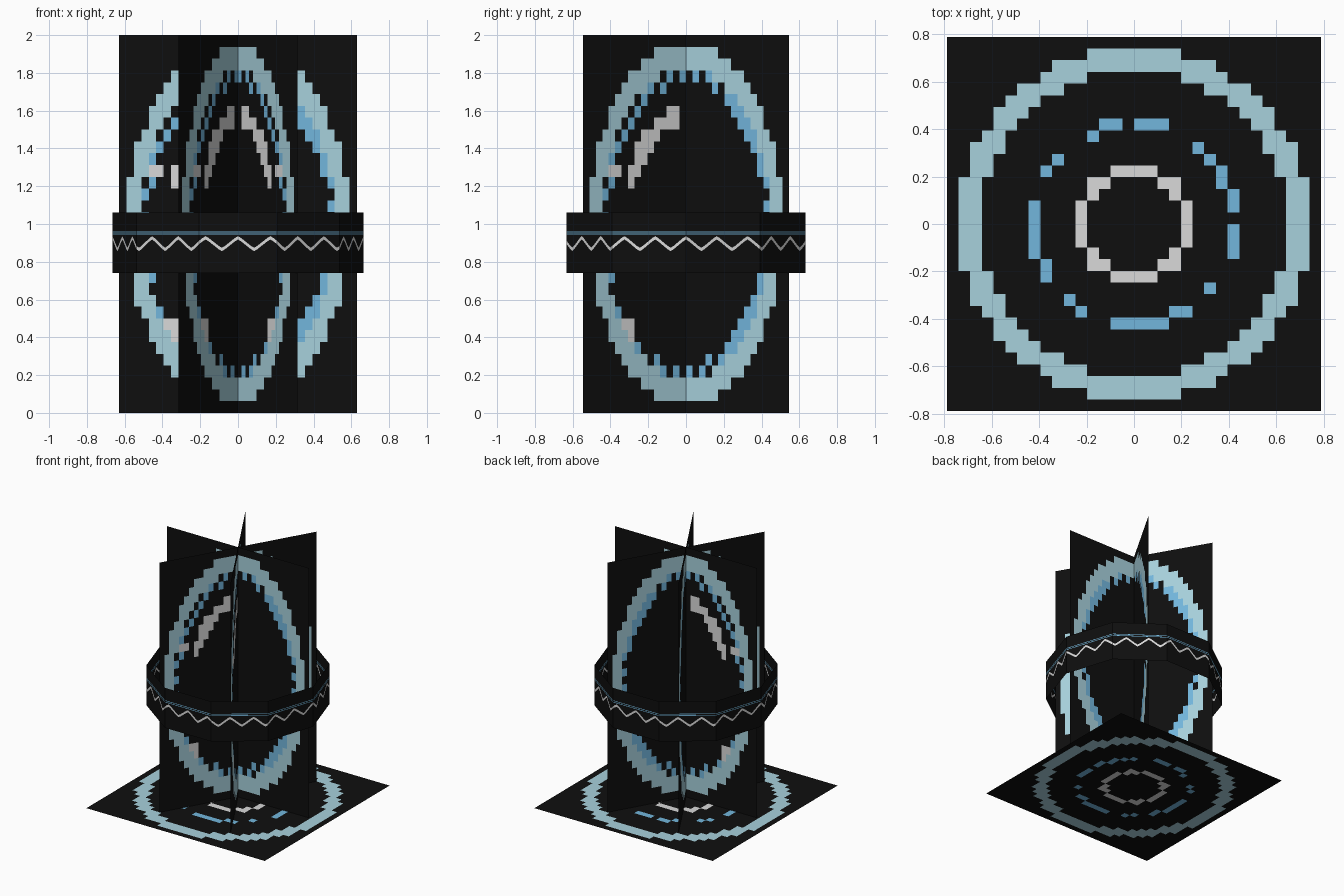
import bpy, bmesh
from math import hypot, degrees, atan2, radians, cos, sin, pi
from mathutils import Matrix, Vector

if "Cube" in bpy.data.objects:
    bpy.data.objects.remove(bpy.data.objects["Cube"])


def material(name, rgb):
    m = bpy.data.materials.new(name)
    m.use_nodes = True
    m.diffuse_color = (*rgb, 1)
    bsdf = m.node_tree.nodes["Principled BSDF"]
    bsdf.inputs["Base Color"].default_value = (*rgb, 1)
    bsdf.inputs["Roughness"].default_value = 0.9
    return m


BLACK, PALE, BLUE, WHITE = range(4)
MATERIALS = [
    material("black", (0.0045, 0.0045, 0.0045)),
    material("pale_cyan", (0.39, 0.64, 0.72)),
    material("sky_blue", (0.17, 0.47, 0.72)),
    material("soft_white", (0.7, 0.7, 0.7)),
]


def finish(name, bm):
    mesh = bpy.data.meshes.new(name)
    bm.to_mesh(mesh)
    bm.free()
    for m in MATERIALS:
        mesh.materials.append(m)
    obj = bpy.data.objects.new(name, mesh)
    bpy.context.collection.objects.link(obj)
    return obj


CELLS = 32


def mosaic(name, width, height, rule, matrix):
    """Flat sheet of square cells, each coloured by rule(u, v) in cell units."""
    bm = bmesh.new()
    bmesh.ops.create_grid(bm, x_segments=CELLS, y_segments=CELLS, size=CELLS / 2)
    for f in bm.faces:
        c = f.calc_center_median()
        f.material_index = rule(c.x, c.y)
    scale = Matrix.Diagonal((width / CELLS, height / CELLS, 1, 1))
    bm.transform(matrix @ scale)
    return finish(name, bm)


# Floor: outer ring, dashed middle ring, small inner ring
GAPS = [(61, 10), (94, 3), (128, 9), (158, 8), (222, 7), (249, 7),
        (311, 6), (332, 9), (3, 3)]


def floor_rule(u, v):
    r = hypot(u, v)
    a = degrees(atan2(v, u)) % 360
    if 13 <= r < 15:
        return PALE
    if 8 <= r < 9 and not any(abs(a - mid) < half for mid, half in GAPS):
        return BLUE
    if 4 <= r < 5:
        return WHITE
    return BLACK


mosaic("floor_sheet", 1.58, 1.58, floor_rule, Matrix.Identity(4))


# Upright sheets: tall ring, broken inner edge, highlight arc on one side
def upright_rule(u, v):
    outer = hypot(u / 15, v / 15.3)
    r = hypot(u, v)
    if outer < 1 and r >= 13:
        return PALE
    glints = (
        -10 < u < -8 and -10 < v < -8,
        -12 < u < -10 and 4 < v < 5,
        8 < u < 9 and 10 < v < 11,
        8.5 <= r < 9.95 and v > 3 and u < -1,
    )
    if any(glints):
        return WHITE
    checker = int(u + v + 2 * CELLS) % 2 == 0
    if 12 <= r < 13 and (checker or (u > 6 and abs(v) > 4)):
        return BLUE
    return BLACK


for k in range(3):
    stand = (Matrix.Translation((0, 0, 1))
             @ Matrix.Rotation(radians(60 * k), 4, 'Z')
             @ Matrix.Rotation(pi / 2, 4, 'X'))
    mosaic(f"upright_sheet_{k + 1}", 1.26, 2, upright_rule, stand)

# Ten-sided open band with a cut-in zigzag and a double line
SIDES, STEPS, RADIUS, WAVES = 10, 24, 0.665, 24
corners = [Vector((RADIUS * cos(2 * pi * s / SIDES),
                   RADIUS * sin(2 * pi * s / SIDES), 0)) for s in range(SIDES)]
ROW_COLOURS = [BLACK, WHITE, BLACK, BLUE, BLACK, BLUE, BLACK]

bm = bmesh.new()
columns = []
total = SIDES * STEPS
for i in range(total):
    side, step = divmod(i, STEPS)
    p = corners[side].lerp(corners[(side + 1) % SIDES], step / STEPS)
    phase = (i / total * WAVES) % 1
    tri = abs(phase - 0.5) * 4 - 1
    wave = 0.896 + 0.034 * max(-0.9, min(0.9, tri))
    heights = [0.74, wave - 0.009, wave + 0.009, 0.944, 0.949, 0.956, 0.961, 1.06]
    columns.append([bm.verts.new((p.x, p.y, z)) for z in heights])
for i, a in enumerate(columns):
    b = columns[(i + 1) % total]
    for row, colour in enumerate(ROW_COLOURS):
        f = bm.faces.new((a[row], b[row], b[row + 1], a[row + 1]))
        f.material_index = colour
finish("zigzag_band", bm)
